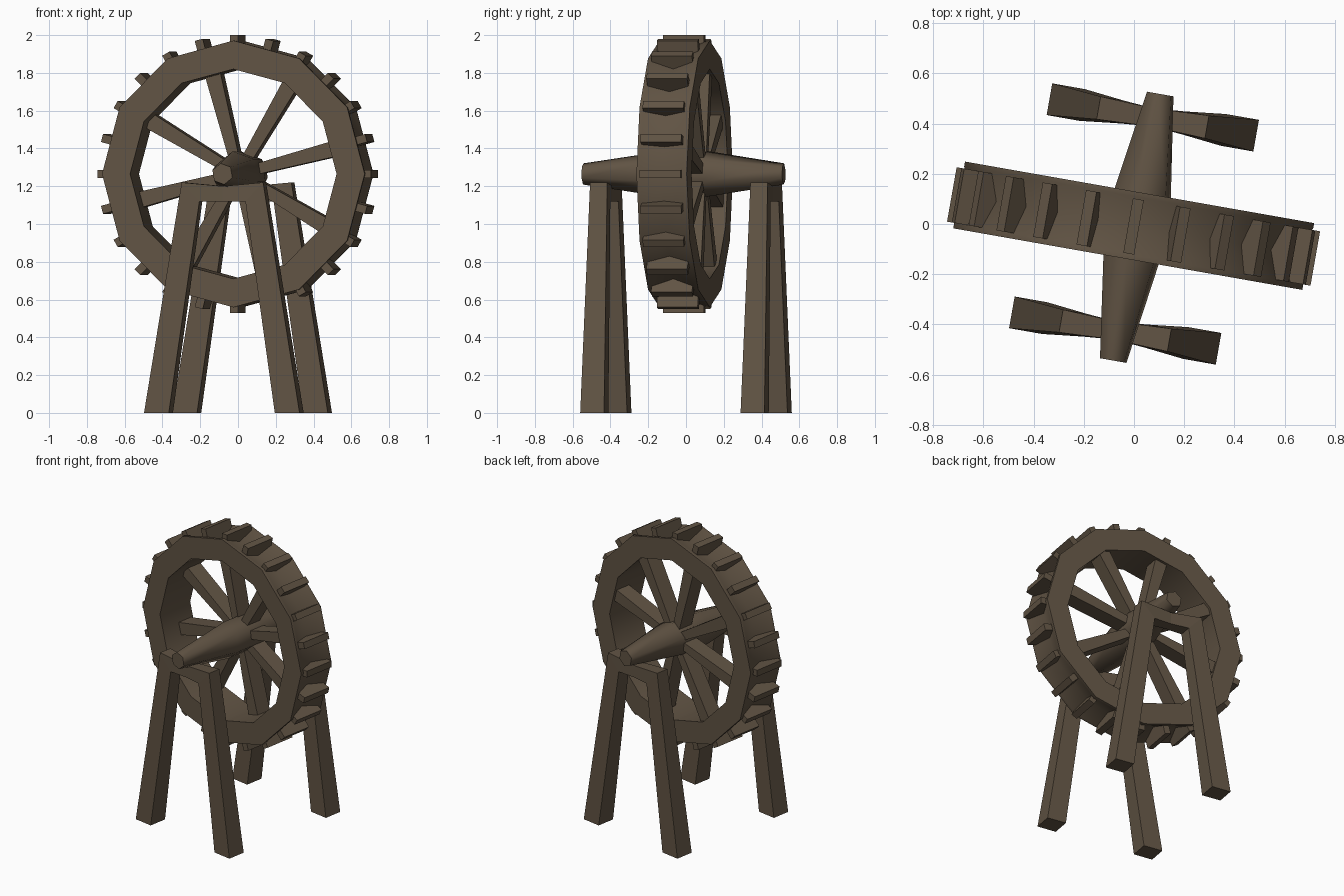
import bpy, bmesh, math
from mathutils import Matrix, Vector

if "Cube" in bpy.data.objects:
    bpy.data.objects.remove(bpy.data.objects["Cube"])

CZ = 1.265                                   # axle height
TURN = Matrix.Rotation(math.radians(-10), 4, 'Z')

wood = bpy.data.materials.new("dark_brown_wood")
wood.diffuse_color = (0.118, 0.087, 0.057, 1)
wood.use_nodes = True
wood.node_tree.nodes["Principled BSDF"].inputs["Base Color"].default_value = wood.diffuse_color


def finish(name, bm):
    """Turn the mesh to the model's heading and make an object of it."""
    bmesh.ops.recalc_face_normals(bm, faces=bm.faces)
    bm.transform(TURN)
    me = bpy.data.meshes.new(name)
    bm.to_mesh(me)
    bm.free()
    me.materials.append(wood)
    ob = bpy.data.objects.new(name, me)
    bpy.context.collection.objects.link(ob)
    return ob


def loft(bm, rings, closed=False, smooth=False):
    """Skin equal-sized point rings; cap the ends unless closed."""
    vs = [[bm.verts.new(p) for p in r] for r in rings]
    n = len(vs[0])
    for i in range(len(vs) if closed else len(vs) - 1):
        a, b = vs[i], vs[(i + 1) % len(vs)]
        for k in range(n):
            f = bm.faces.new((a[k], a[(k + 1) % n], b[(k + 1) % n], b[k]))
            f.smooth = smooth
    if not closed:
        bm.faces.new(vs[0])
        bm.faces.new(vs[-1])


def circle(r, y, n, start=0.0, x=0.0):
    return [Vector((x + r * math.cos(start + 2 * math.pi * k / n), y,
                    CZ + r * math.sin(start + 2 * math.pi * k / n))) for k in range(n)]


def radial_bar(bm, ang, r0, r1, w0, w1, y0, y1):
    """Bar pointing outward from the axle, half widths w0 to w1, from y0 to y1."""
    d = Vector((math.cos(ang), 0, math.sin(ang)))
    t = Vector((-d.z, 0, d.x))
    c, a, b = Vector((0, 0, CZ)), Vector((0, y0, 0)), Vector((0, y1, 0))
    loft(bm, [[c + d * r + t * w + b, c + d * r - t * w + b,
               c + d * r - t * w + a, c + d * r + t * w + a]
              for r, w in ((r0, w0), (r1, w1))])


# Twelve-sided wheel rim with a shallow groove between two lips
bm = bmesh.new()
loft(bm, [circle(r, y, 12) for r, y in
          ((0.555, -0.142), (0.706, -0.142), (0.706, -0.122), (0.66, -0.007),
           (0.706, 0.108), (0.706, 0.128), (0.555, 0.128))], closed=True)
rim = finish("wheel_rim", bm)
bpy.context.view_layer.objects.active = rim
rim.select_set(True)
bpy.ops.object.shade_smooth_by_angle(angle=math.radians(50))

# Treads around the rim
bm = bmesh.new()
for k in range(24):
    radial_bar(bm, k * math.pi / 12, 0.63, 0.735, 0.022, 0.022, -0.12, 0.10)
finish("rim_treads", bm)

# Spokes, wider at the rim
bm = bmesh.new()
for k in range(8):
    radial_bar(bm, math.radians(14.5 + 45 * k), 0.06, 0.60, 0.027, 0.044, 0.0, 0.11)
finish("spokes", bm)

# Tapered six-sided axle
bm = bmesh.new()
loft(bm, [circle(r, y, 6, math.radians(-20), 0.013) for y, r in
          ((-0.55, 0.057), (-0.12, 0.122), (0.12, 0.122), (0.528, 0.057))], smooth=True)
finish("axle", bm)

# Two A-shaped stands: foot, shoulder, thin saddle bar, shoulder, foot
half = [((0.418, 0), (0.285, 0), 0.064),
        ((0.219, 1.22), (0.124, 1.118), 0.046)]
saddle = ((0, 1.20), (0, 1.118), 0.036)
for name, v in (("front_stand", -0.431), ("back_stand", 0.431)):
    stations = [(1, s) for s in half] + [(1, saddle)] + [(-1, s) for s in reversed(half)]
    bm = bmesh.new()
    loft(bm, [[(m * o[0], v - d, o[1]), (m * i[0], v - d, i[1]),
               (m * i[0], v + d, i[1]), (m * o[0], v + d, o[1])]
              for m, (o, i, d) in stations])
    finish(name, bm)
